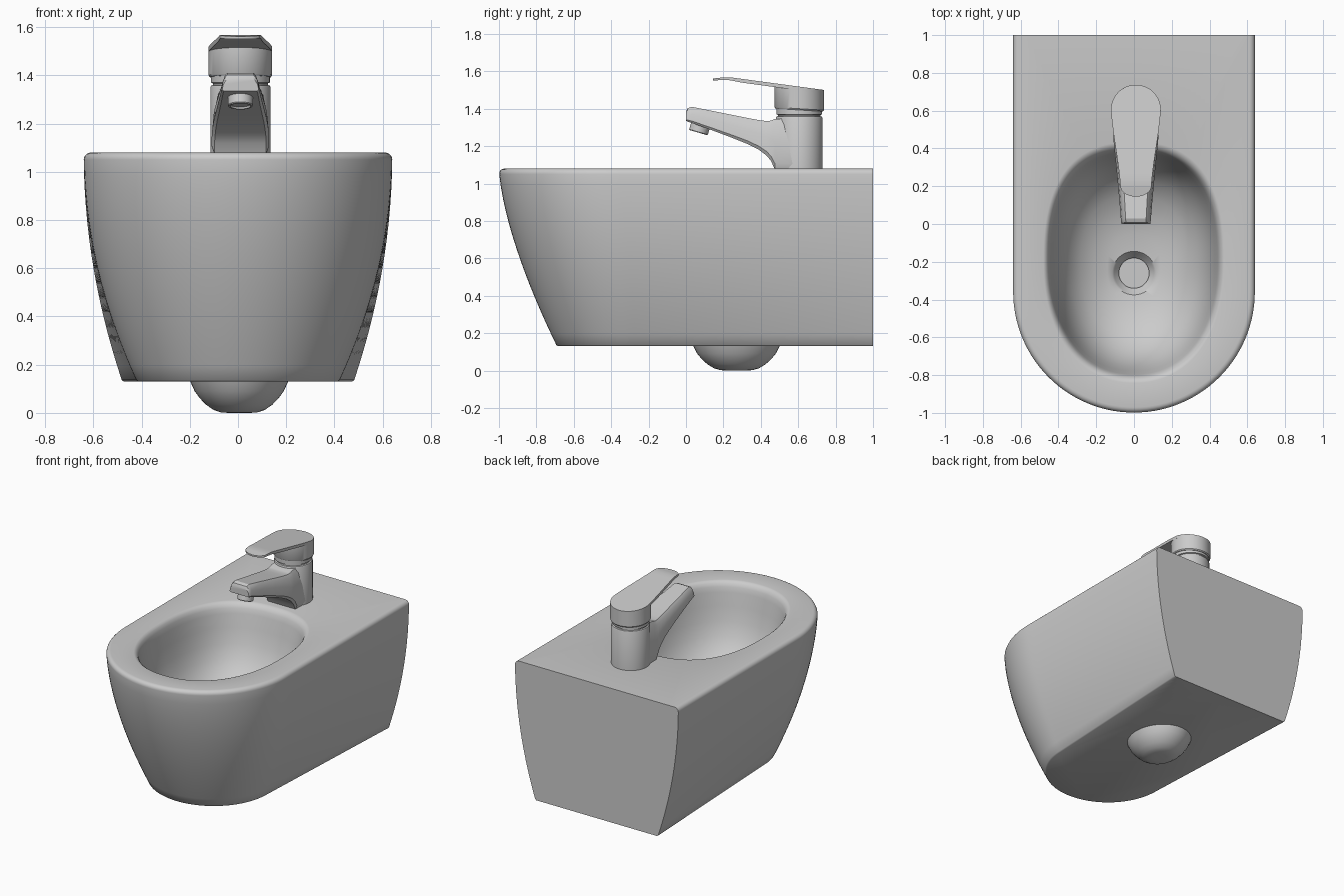
import bpy, bmesh, math
from mathutils import Vector

if "Cube" in bpy.data.objects:
    bpy.data.objects.remove(bpy.data.objects["Cube"])

CX, CY = 0.01, 0.605          # tap axis


def loft(name, rings, angle=35):
    """Skin a list of equal-length closed rings and cap both ends."""
    bm = bmesh.new()
    vs = [[bm.verts.new(p) for p in r] for r in rings]
    n = len(vs[0])
    for a, b in zip(vs, vs[1:]):
        for i in range(n):
            bm.faces.new((a[i], a[(i + 1) % n], b[(i + 1) % n], b[i]))
    bm.faces.new(vs[0])
    bm.faces.new(vs[-1])
    bmesh.ops.recalc_face_normals(bm, faces=bm.faces)
    me = bpy.data.meshes.new(name)
    bm.to_mesh(me)
    bm.free()
    ob = bpy.data.objects.new(name, me)
    bpy.context.collection.objects.link(ob)
    bpy.ops.object.select_all(action='DESELECT')
    ob.select_set(True)
    bpy.context.view_layer.objects.active = ob
    bpy.ops.object.shade_smooth_by_angle(angle=math.radians(angle))
    return ob


def circle(cx, cy, r, z, slope=0, sx=1, n=48):
    """Circle ring; slope tilts it along y."""
    out = []
    for i in range(n):
        a = 2 * math.pi * i / n
        x, y = r * sx * math.cos(a), r * math.sin(a)
        out.append((cx + x, cy + y, z + slope * y))
    return out


# Ceramic body: U-shaped outer rings, then the rim, then the bowl
def u_ring(z, inset=0):
    t = min(1, (z - 0.13) / 0.95)
    hw = 0.48 + 0.16 * (1 - (1 - t) ** 2) - inset
    ha = hw - 0.06 * (1 - t) ** 2
    yf = -0.69 - 0.31 * (1 - (1 - t) ** 1.5) + inset
    yc = yf + ha
    half = [(hw * i / 14, 1.0) for i in range(14)]
    half += [(hw + (ha - hw) * i / 28, 1 + (yc - 1) * i / 28) for i in range(28)]
    half += [(ha * math.cos(a), yc - ha * math.sin(a))
             for a in [math.pi / 2 * i / 28 for i in range(29)]]
    half[-1] = (0, yf)
    pts = half + [(-x, y) for x, y in reversed(half[1:-1])]
    return [(x, y, z) for x, y in pts]


body = [u_ring(0.13, 0.006), u_ring(0.136)]
body += [u_ring(0.13 + 0.92 * i / 14) for i in range(1, 15)]
for k in range(1, 6):
    a = math.pi / 2 * k / 5
    body.append(u_ring(1.05 + 0.03 * math.sin(a), 0.03 * (1 - math.cos(a))))

angles = [math.atan2(y + 0.2, x) for x, y, z in body[-1]]


def bowl_ring(s, z, drain=None):
    out = []
    for a in angles:
        c, d = math.cos(a), math.sin(a)
        e, b = (2.5, 0.62) if d > 0 else (2.2, 0.63)
        r = (abs(c / 0.47) ** e + abs(d / b) ** e) ** (-1 / e)
        p = Vector((c * r * s, -0.2 - 0.06 * (1 - s) + d * r * s, z))
        if drain:
            p = Vector((c * drain, -0.26 + d * drain, z))
        out.append(p)
    return out


for s, z in [(1.02, 1.08), (1.0, 1.077), (0.975, 1.066), (0.955, 1.045),
             (0.94, 1.01), (0.91, 0.92), (0.87, 0.82), (0.81, 0.73),
             (0.72, 0.65), (0.6, 0.59), (0.45, 0.545), (0.3, 0.52)]:
    body.append(bowl_ring(s, z))
for r, z in [(0.115, 0.512), (0.105, 0.5), (0.085, 0.47), (0.08, 0.465), (0.08, 0.44)]:
    body.append(bowl_ring(0, z, r))
loft("basin_body", body, 40)

# Trap bulge under the base
loft("trap_bulge", [circle(0.005, 0.27, r, z, sx=0.88) for r, z in
     [(0.24, 0.15), (0.228, 0.125), (0.21, 0.09), (0.185, 0.06), (0.155, 0.033),
      (0.12, 0.012), (0.085, 0.002), (0.05, 0.0)]], 50)

# Tap column with groove
loft("tap_column", [circle(CX, CY, r, z) for r, z in
     [(0.125, 1.06), (0.125, 1.35), (0.122, 1.357), (0.114, 1.36), (0.114, 1.367),
      (0.122, 1.37), (0.122, 1.42)]])

# Tap head, tilted with the lever
SL = -0.135
loft("tap_head", [circle(CX, CY, 0.127, 1.393, -0.06), circle(CX, CY, 0.132, 1.4, -0.06),
                  circle(CX, CY, 0.132, 1.4985, SL)])


# Lever plate
def lever_hw(y):
    if y >= CY:
        return math.sqrt(max(0, 0.132 ** 2 - (y - CY) ** 2))
    if y < 0.2:
        return 0.082 * math.sqrt(max(0.0, 1 - ((0.2 - y) / 0.055) ** 2))
    t = (y - 0.2) / (CY - 0.2)
    return 0.082 + 0.05 * (0.55 * t + 0.45 * t * t * (3 - 2 * t))


ys = [0.2 - 0.055 * math.cos(math.pi / 2 * (i + 0.4) / 8) for i in range(8)]
ys += [0.2 + (CY - 0.2) * i / 12 for i in range(12)]
ys += [CY + 0.132 * math.sin(math.pi / 2 * i / 16.3) for i in range(17)]
plate = []
for y in ys:
    top = 1.518 + SL * (y - CY) - max(0, 0.22 - y) * 0.25
    bot = top - 0.02 + max(0, 0.3 - y) * 0.06
    w = lever_hw(y)
    plate.append([(CX - w, y, bot), (CX + w, y, bot), (CX + w, y, top), (CX - w, y, top)])
loft("tap_lever", plate)

# Spout: chamfered sections swept from tip into the column
spout = []
for y, top, bot, w in [(0.0, 1.385, 1.335, 0.076), (0.008, 1.402, 1.331, 0.078),
                       (0.03, 1.41, 1.324, 0.08), (0.13, 1.39, 1.288, 0.088),
                       (0.25, 1.366, 1.243, 0.099), (0.33, 1.35, 1.211, 0.107),
                       (0.39, 1.339, 1.18, 0.113), (0.43, 1.334, 1.15, 0.117),
                       (0.455, 1.336, 1.12, 0.119), (0.475, 1.345, 1.075, 0.119),
                       (0.6, 1.35, 1.07, 0.12)]:
    h = top - bot
    half = [(w * 0.9, bot), (w, bot + 0.12 * h), (w * 0.93, bot + 0.55 * h),
            (w * 0.8, bot + 0.88 * h), (w * 0.68, top)]
    spout.append([(CX + x, y, z) for x, z in half] +
                 [(CX - x, y, z) for x, z in reversed(half)])
loft("tap_spout", spout, 30)

# Aerator nozzle under the spout tip
nozzle = loft("spout_nozzle", [circle(0, 0, r, z, n=32) for r, z in
              [(0.04, 0.008), (0.042, 0.0), (0.049, 0.0), (0.052, 0.004), (0.052, 0.06)]])
nozzle.location = (CX, 0.066, 1.272)
nozzle.rotation_euler = (math.radians(-16), 0, 0)
